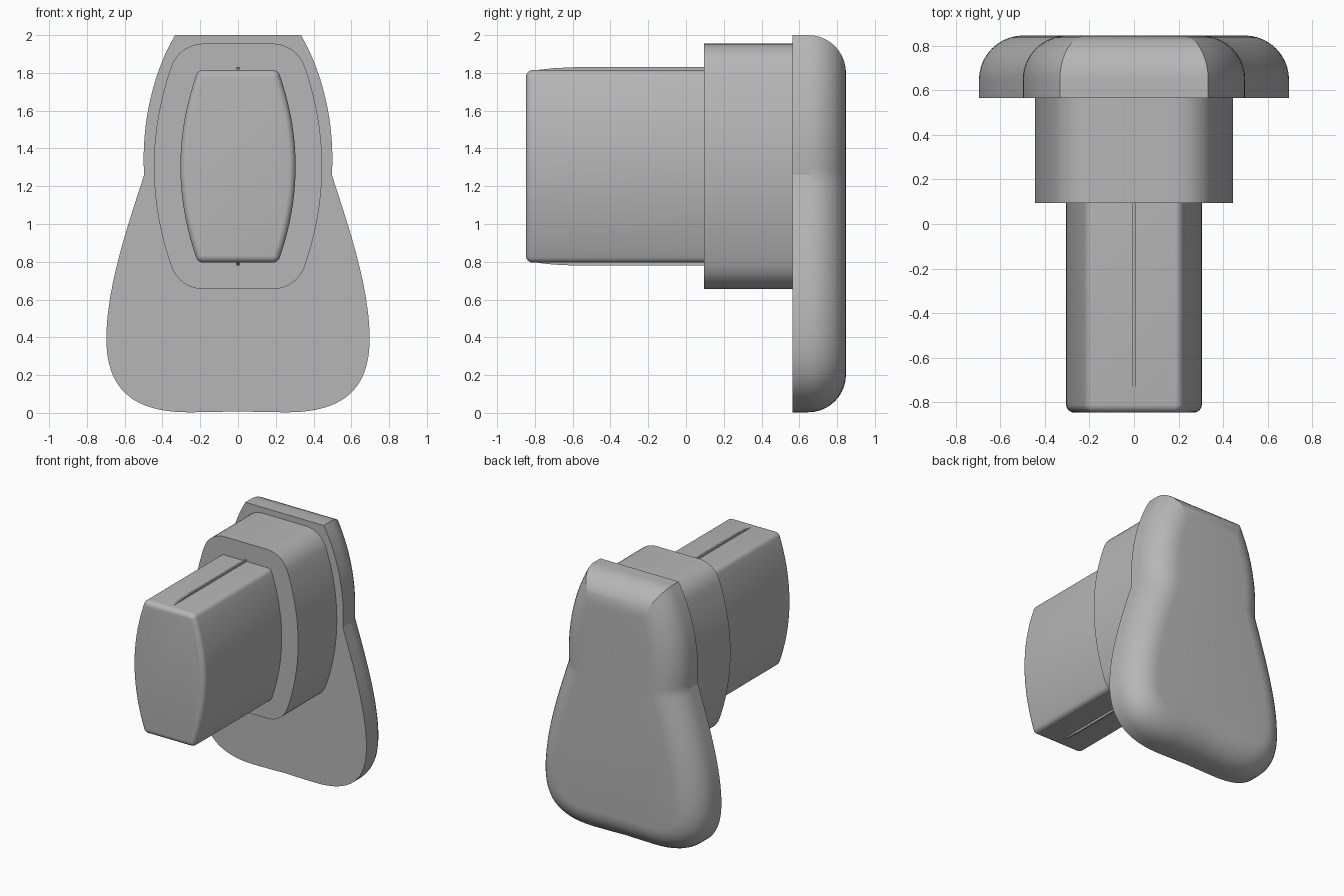
import bpy, bmesh, math
from mathutils import Vector

cube = bpy.data.objects.get("Cube")
if cube:
    bpy.data.objects.remove(cube, do_unlink=True)

grey = bpy.data.materials.new("plain_grey")
grey.use_nodes = True
grey.diffuse_color = (0.47, 0.47, 0.47, 1)
grey.node_tree.nodes["Principled BSDF"].inputs["Base Color"].default_value = (0.47, 0.47, 0.47, 1)


def loft(name, rings):
    """Skin a list of (y, outline) rings and cap both ends."""
    bm = bmesh.new()
    loops = [[bm.verts.new((p[0], y, p[1])) for p in outline] for y, outline in rings]
    for a, b in zip(loops, loops[1:]):
        for i in range(len(a)):
            j = (i + 1) % len(a)
            bm.faces.new((a[i], a[j], b[j], b[i]))
    bm.faces.new(loops[0])
    bm.faces.new(loops[-1])
    return finish(name, bm)


def finish(name, bm):
    bmesh.ops.recalc_face_normals(bm, faces=bm.faces)
    mesh = bpy.data.meshes.new(name)
    bm.to_mesh(mesh)
    bm.free()
    mesh.materials.append(grey)
    obj = bpy.data.objects.new(name, mesh)
    bpy.context.collection.objects.link(obj)
    bpy.ops.object.select_all(action='DESELECT')
    obj.select_set(True)
    bpy.context.view_layer.objects.active = obj
    bpy.ops.object.shade_smooth_by_angle(angle=math.radians(20))
    return obj


def bezier(a, b, c, d, n=20):
    a, b, c, d = map(Vector, (a, b, c, d))
    return [a * (1 - t) ** 3 + b * 3 * t * (1 - t) ** 2 + c * 3 * t * t * (1 - t) + d * t ** 3
            for t in (i / n for i in range(n + 1))]


def resample(pts, n):
    """Evenly space n + 1 points along a polyline."""
    lengths = [(q - p).length for p, q in zip(pts, pts[1:])]
    step, out, seg, start = sum(lengths) / n, [pts[0]], 0, 0.0
    for i in range(1, n):
        while seg < len(lengths) - 1 and start + lengths[seg] < i * step:
            start += lengths[seg]
            seg += 1
        out.append(pts[seg].lerp(pts[seg + 1], (i * step - start) / lengths[seg]))
    return out + [pts[-1]]


# Back plate: waisted outline, rounded over at the rear
TOP = 2.0
upper = bezier((0.333, TOP), (0.44, 1.82), (0.515, 1.55), (0.497, 1.26))
lower = bezier((0.497, 1.26), (0.57, 1.03), (0.697, 0.68), (0.697, 0.39))
lower += bezier((0.697, 0.39), (0.697, 0.12), (0.55, 0.0), (0.25, 0.003))[1:]
lower += [Vector((0.12, 0.005)), Vector((0, 0.008))]
side = upper + lower[1:]


def plate_outline(inset):
    normals = []
    for p, q in zip(side, side[1:]):
        t = (q - p).normalized()
        normals.append(Vector((-t.y, t.x)))
    before = [normals[0]] + normals
    after = normals + [Vector((0, -1))]
    moved = []
    for p, m, n in zip(side, before, after):
        moved.append(p - (m + n) / (1 + m.dot(n)) * inset)
    moved[-1].x = 0
    k = len(upper) - 1
    top, bottom = moved[:k + 1], moved[k:]
    # trim the side where it meets the lowered top edge
    z = TOP - inset
    i = next(i for i, p in enumerate(top) if p.y <= z + 1e-6)
    if i:
        a, b = top[i - 1], top[i]
        top = [a.lerp(b, (a.y - z) / (a.y - b.y))] + top[i:]
    half = resample(top, 20) + resample(bottom, 48)[1:]
    return half + [Vector((-p.x, p.y)) for p in reversed(half[:-1])]


FRONT, BACK, ROUND = 0.565, 0.847, 0.2
rings = [(FRONT, plate_outline(0))]
for i in range(11):
    a = math.pi / 2 * i / 10
    rings.append((BACK - ROUND + ROUND * math.sin(a), plate_outline(ROUND * (1 - math.cos(a)))))
loft("back_plate", rings)

# Collar and plug share one bowed-sided outline, grown by an offset
MID = 1.305


def bowed_outline(offset):
    bow, end, quarter = 0.36, 0.483, []
    for i in range(11):
        h = end * i / 10
        n = Vector((1, 2 * bow * h)).normalized()
        quarter.append(Vector((0.305 - bow * h * h, h)) + n * offset)
    start = math.atan(2 * bow * end)
    for i in range(1, 9):
        a = start + (math.pi / 2 - start) * i / 8
        r = 0.04 + offset
        quarter.append(Vector((0.183 + r * math.cos(a), 0.47 + r * math.sin(a))))
    right = [Vector((p.x, -p.y)) for p in reversed(quarter[1:])] + quarter
    full = right + [Vector((-p.x, p.y)) for p in reversed(right)]
    return [Vector((p.x, p.y + MID)) for p in full]


COLLAR = 0.095
loft("collar", [(COLLAR, bowed_outline(0.14)), (FRONT, bowed_outline(0.14))])

TIP, EDGE = -0.847, 0.037
rings = [(COLLAR, bowed_outline(0))]
for i in range(7):
    a = math.pi / 2 * i / 6
    rings.append((TIP + EDGE - EDGE * math.sin(a), bowed_outline(-EDGE * (1 - math.cos(a)))))
loft("plug", rings)

# Thin tapered ribs along the top and bottom of the plug
for name, sign in (("top_rib", 1), ("bottom_rib", -1)):
    profile = [(-0.78, 0.5), (-0.78, 0.511), (-0.7, 0.52), (-0.59, 0.525),
               (COLLAR, 0.525), (COLLAR, 0.5)]
    bm = bmesh.new()
    face = bm.faces.new([bm.verts.new((-0.007, y, MID + sign * h)) for y, h in profile])
    new = bmesh.ops.extrude_face_region(bm, geom=[face])["geom"]
    bmesh.ops.translate(bm, vec=(0.014, 0, 0),
                        verts=[v for v in new if isinstance(v, bmesh.types.BMVert)])
    finish(name, bm)
